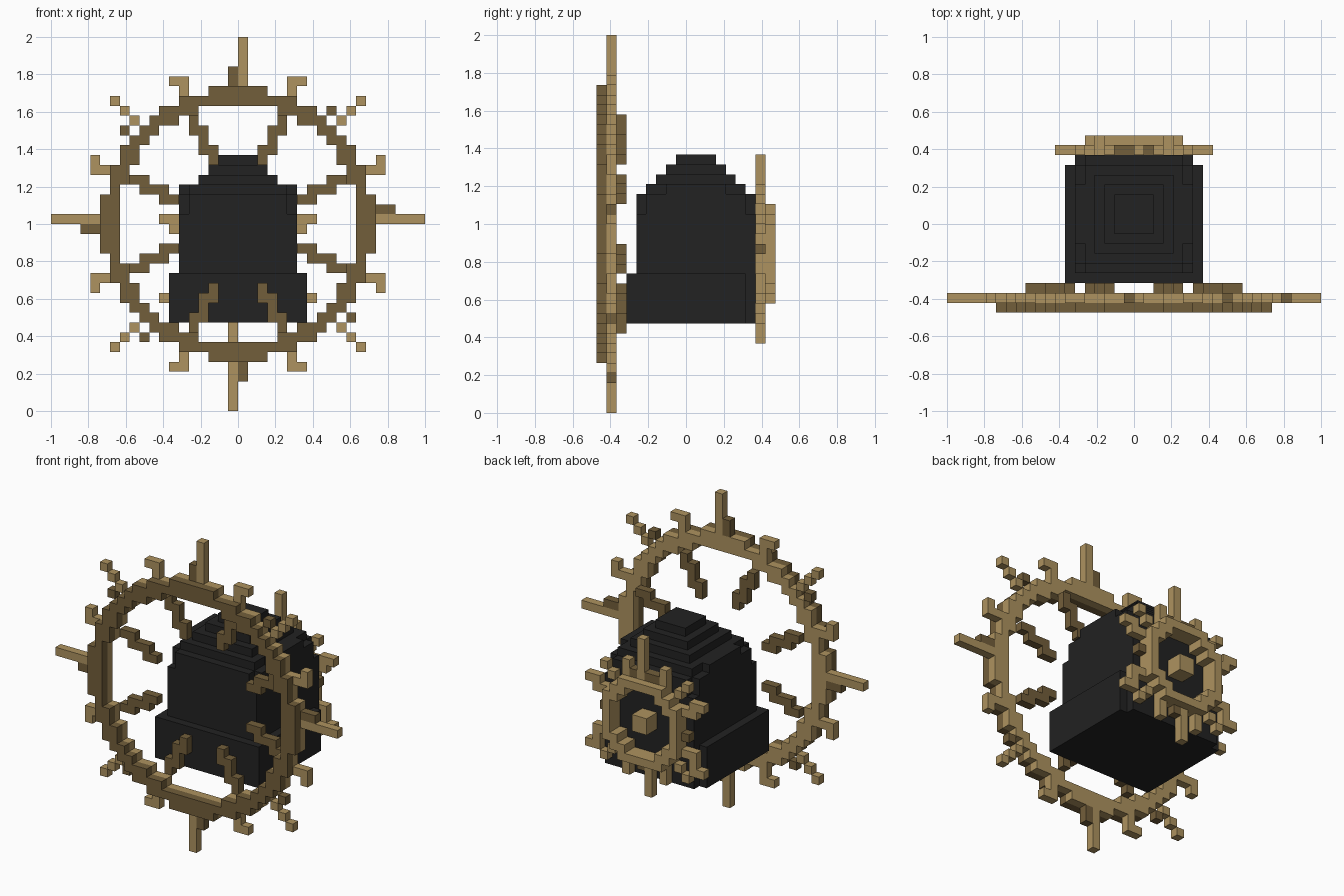
import bpy
import bmesh
from mathutils import Vector

V = 1 / 19  # edge length of one cube

cube = bpy.data.objects.get("Cube")
if cube:
    bpy.data.objects.remove(cube, do_unlink=True)


def material(name, rgb):
    m = bpy.data.materials.new(name)
    m.use_nodes = True
    m.diffuse_color = (*rgb, 1)
    m.node_tree.nodes["Principled BSDF"].inputs["Base Color"].default_value = (*rgb, 1)
    return m


BLACK = material("charcoal", (0.016, 0.016, 0.016))
TAN = material("light_brass", (0.42, 0.29, 0.115))
BROWN = material("dark_brass", (0.171, 0.113, 0.043))

AXES = [Vector(a) for a in ((1, 0, 0), (0, 1, 0), (0, 0, 1))]


def build(name, cells, mat):
    """Outer skin of a set of unit cells."""
    cells = set(cells)
    bm = bmesh.new()
    for c in cells:
        mid = Vector(c) + Vector((0.5, 0.5, 0.5))
        for i, n in enumerate(AXES):
            u, w = AXES[(i + 1) % 3], AXES[(i + 2) % 3]
            for s in (1, -1):
                if tuple(int(k) for k in Vector(c) + n * s) in cells:
                    continue
                ring = [u + w, w - u, -u - w, u - w][::s]
                bm.faces.new([bm.verts.new((mid + (n * s + q) / 2) * V) for q in ring])
    bmesh.ops.remove_doubles(bm, verts=bm.verts, dist=V / 50)
    mesh = bpy.data.meshes.new(name)
    bm.to_mesh(mesh)
    bm.free()
    mesh.materials.append(mat)
    ob = bpy.data.objects.new(name, mesh)
    bpy.context.collection.objects.link(ob)
    return ob


def box(x0, x1, y0, y1, z0, z1):
    return {(x, y, z) for x in range(x0, x1) for y in range(y0, y1) for z in range(z0, z1)}


def mirror(pairs, swap=True):
    """Repeat quadrant cells over all quadrants, and across the diagonal."""
    out = set()
    for a, b in pairs:
        for p, q in ((a, b), (b, a)) if swap else ((a, b),):
            out |= {(s, t) for s in (p, -1 - p) for t in (q, -1 - q)}
    return out


def turn(pairs):
    """Repeat cells in four quarter turns."""
    out = set()
    for a, b in pairs:
        for _ in range(4):
            out.add((a, b))
            a, b = -1 - b, a
    return out


def place(pairs, y, zc):
    return {(a, y, b + zc) for a, b in pairs}


# Body: wide base, rounded-corner trunk, stepped dome
build("base", box(-7, 7, -6, 6, 9, 14) | box(-6, 6, 6, 7, 9, 14), BLACK)
trunk = box(-6, 6, -5, 7, 14, 20)
trunk |= box(-6, 6, -4, 6, 20, 22) | box(-5, 5, -5, 7, 20, 22)
trunk |= box(-5, 5, -4, 6, 22, 23) | box(-6, 6, -2, 4, 22, 23)
build("trunk", trunk, BLACK)
dome = set()
for r, z in ((4, 23), (3, 24), (2, 25)):
    dome |= box(-r, r, 1 - r, 1 + r, z, z + 1)
build("dome", dome, BLACK)

# Large front wheel
wheel = mirror([(a, b) for a in range(14) for b in range(14)
                if 150 < (a + .5) ** 2 + (b + .5) ** 2 < 189])
build("wheel_face", place(wheel, -9, 19), BROWN)
build("wheel_rim", place(wheel, -8, 19), TAN)

# Hooks, diagonal studs and four long spikes
hooks = mirror([(5, 13), (5, 14), (6, 14), (10, 10), (11, 11), (12, 12)])
build("wheel_hooks", place(hooks, -8, 19), TAN)
spikes, stubs = set(), turn([(9, 11)])
for i in range(14, 19):
    spikes |= {(0, i), (-1, -1 - i), (i, 0), (-1 - i, 0)}
for i in (14, 15):
    stubs |= {(-1, i), (0, -1 - i), (i, 1), (-1 - i, -1)}
build("wheel_spikes", place(spikes, -8, 19), TAN)
build("wheel_stubs", place(stubs, -8, 19), BROWN)

# Stepped spokes pointing inwards
spokes = mirror([(4, 10), (4, 9), (3, 9), (3, 8), (3, 7), (2, 7), (2, 6)])
build("wheel_spokes", place(spokes, -7, 19), BROWN)

# Small rear wheel with hub
small = mirror([(0, 4), (1, 4), (2, 4), (2, 3), (3, 3)])
hub = mirror([(0, 0)])
build("rear_wheel", place(small | hub, 8, 16) | place(small | hub, 7, 16), TAN)
arms = mirror([(5, 2), (6, 2), (2, 5), (2, 6), (4, 4), (5, 5)], swap=False)
for s in (6, -7):
    arms |= {(s, 3), (s, -5), (s, -4)}
for s in (7, -8):
    arms |= {(s, 3), (s, -5)}
arms |= {(0, i) for i in range(5, 10)} | {(-1, -i) for i in range(6, 10)}
build("rear_arms", place(arms, 7, 16), TAN)
build("rear_stubs", place({(-1, 5), (-2, 5), (1, 5), (0, -6), (5, 0), (-6, -1)}, 7, 16), BROWN)
